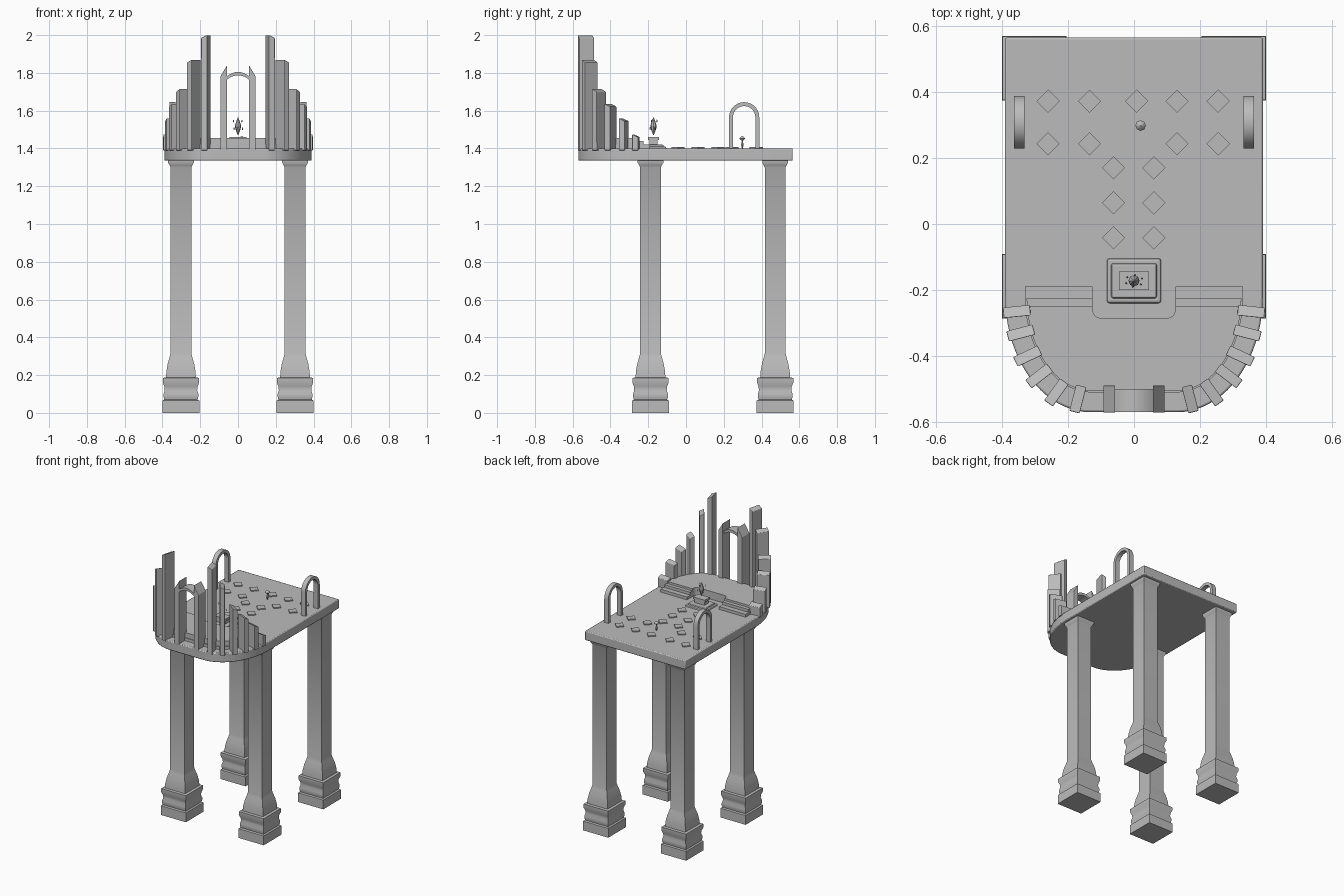
import bpy, bmesh, math
from mathutils import Vector, Matrix

if "Cube" in bpy.data.objects:
    bpy.data.objects.remove(bpy.data.objects["Cube"])

stone = bpy.data.materials.new("grey stone")
stone.use_nodes = True
GREY = (0.5, 0.5, 0.5, 1)
stone.diffuse_color = GREY
stone.node_tree.nodes["Principled BSDF"].inputs["Base Color"].default_value = GREY

FLOOR = 1.40


def finish(bm, name, bevel=0, smooth=False):
    bmesh.ops.recalc_face_normals(bm, faces=bm.faces)
    mesh = bpy.data.meshes.new(name)
    bm.to_mesh(mesh)
    bm.free()
    mesh.materials.append(stone)
    ob = bpy.data.objects.new(name, mesh)
    bpy.context.collection.objects.link(ob)
    if bevel:
        mod = ob.modifiers.new("Bevel", 'BEVEL')
        mod.width = bevel
        mod.segments = 2
        mod.limit_method = 'ANGLE'
        mod.angle_limit = math.radians(50)
    if smooth:
        bpy.ops.object.select_all(action='DESELECT')
        ob.select_set(True)
        bpy.context.view_layer.objects.active = ob
        bpy.ops.object.shade_smooth_by_angle(angle=math.radians(35))
    return ob


def loft(name, rings, **kw):
    """Join equal-sized rings of points and cap both ends."""
    bm = bmesh.new()
    loops = [[bm.verts.new(p) for p in ring] for ring in rings]
    n = len(loops[0])
    for a, b in zip(loops, loops[1:]):
        for i in range(n):
            j = (i + 1) % n
            bm.faces.new((a[i], a[j], b[j], b[i]))
    bm.faces.new(loops[0])
    bm.faces.new(loops[-1])
    return finish(bm, name, **kw)


def prism(name, outline, z0, z1, **kw):
    return loft(name, [[(x, y, z) for x, y in outline] for z in (z0, z1)], **kw)


def box(name, x, y, z0, z1, hx, hy, **kw):
    corners = [(x - hx, y - hy), (x + hx, y - hy), (x + hx, y + hy), (x - hx, y + hy)]
    return prism(name, corners, z0, z1, **kw)


def apse(inset, back, notch=None):
    """Outline with a rounded front, and an optional notch in its back edge."""
    right = [(0.39 - inset, back)]
    for i in range(21):
        a = math.pi / 2 * i / 20
        p = (0.13 + (0.26 - inset) * math.cos(a), -0.22 - (0.35 - inset) * math.sin(a))
        if p[1] < back - 0.002:
            right.append(p)
    left = [(-x, y) for x, y in reversed(right)]
    cut = []
    if notch:
        w, deep, r = notch
        cut = [(w, back)]
        for i in range(5):
            a = math.pi / 2 * i / 4
            cut.append((w - r + r * math.cos(a), deep + r - r * math.sin(a)))
        cut = [(-x, y) for x, y in cut] + cut[::-1]
    return right + left + cut


# Platform and the raised apse floor with its steps
prism("platform", apse(0, 0.565), 1.335, FLOOR, bevel=0.006, smooth=True)
for i, (back, top) in enumerate([(-0.19, 1.42), (-0.225, 1.44), (-0.25, 1.455)]):
    prism(f"apse_step_{i + 1}", apse(0.06 if i == 0 else 0.065, back, (0.125, -0.285, 0.025)),
          FLOOR - 0.01, top, smooth=True)

# Pillars with moulded bases and flared tops
PROFILE = [(0.0975, 0), (0.0975, 0.065), (0.088, 0.07), (0.092, 0.085), (0.092, 0.1),
           (0.086, 0.12), (0.088, 0.14), (0.096, 0.16), (0.096, 0.185), (0.079, 0.188),
           (0.077, 0.22), (0.07, 0.26), (0.06, 0.295), (0.055, 0.315), (0.055, 1.3),
           (0.06, 1.31), (0.068, 1.325), (0.068, 1.34)]
for side, sx in (("left", 1), ("right", -1)):
    for row, py in (("front", -0.188), ("back", 0.472)):
        rings = [[(sx * 0.302 + u * h, py + v * h, z)
                  for u, v in ((-1, -1), (1, -1), (1, 1), (-1, 1))] for h, z in PROFILE]
        loft(f"{row}_{side}_pillar", rings, smooth=True)


def slat(name, x, y, top, slope, half=0.016, direction=None):
    """Upright slat standing across the rim, its top sloping along the rim."""
    s = 1 if x > 0 else -1
    if direction is None:
        ax = max(abs(x) - 0.13, 0)
        direction = Vector((s * ax / 0.22 ** 2, (y + 0.22) / 0.31 ** 2))
    out = direction.normalized()
    along = Vector((-out.y * s, out.x * s)) * s
    along = along if along.x * s > 0 else -along
    rings = []
    for low in (True, False):
        ring = []
        for u, v in ((-1, -1), (1, -1), (1, 1), (-1, 1)):
            p = Vector((x, y)) + along * u * half + out * v * 0.041
            z = FLOOR - 0.01 if low else top - (slope if u * slope > 0 else 0)
            if not low and u * slope < 0 and slope < 0:
                z = top + slope
            ring.append((p.x, p.y, max(z, FLOOR) if not low else z))
        rings.append(ring)
    return loft(name, rings, bevel=0.003)


# Crown of slats stepping down around the rim
SLATS = [(0.17, -0.53, 2.0), (0.235, -0.51, 1.87), (0.287, -0.46, 1.715),
         (0.322, -0.4, 1.637), (0.343, -0.33, 1.56), (0.355, -0.265, 1.475)]
for side, s in (("left", 1), ("right", -1)):
    for i, (x, y, top) in enumerate(SLATS):
        slat(f"{side}_slat_{i + 1}", s * x, y, top, 0.015)
    slat(f"gate_{side}_post", s * 0.075, -0.53, 1.812, -0.03, 0.018, Vector((0, -1)))


def arch_band(name, outer, inner, place):
    """Curved band swept between matching outer and inner edges."""
    rings = [[place(o, -1), place(o, 1), place(n, 1), place(n, -1)]
             for o, n in zip(outer, inner)]
    return loft(name, rings, smooth=True)


# Gate lintel, gently arched
lintel = [(-0.065 + 0.13 * i / 12, 1.805 - 0.028 * (i / 6 - 1) ** 2) for i in range(13)]
arch_band("gate_lintel", lintel, [(x, z - 0.018) for x, z in lintel],
          lambda p, k: (p[0], -0.535 + k * 0.035, p[1]))


# Side arches near the back
def hoop(r):
    arc = [(r * math.cos(math.pi * i / 20), 1.565 + r * math.sin(math.pi * i / 20))
           for i in range(21)]
    return [(r, FLOOR - 0.01)] + arc + [(-r, FLOOR - 0.01)]


for side, s in (("left", 1), ("right", -1)):
    arch_band(f"{side}_arch", hoop(0.08), hoop(0.059),
              lambda p, k: (s * 0.347 + k * 0.016, 0.308 + p[0], p[1]))

# Altar on a two-tier dais
box("dais_lower", 0, -0.172, FLOOR - 0.01, 1.41, 0.082, 0.068, bevel=0.008)
box("dais_upper", 0, -0.172, FLOOR, 1.42, 0.069, 0.053, bevel=0.006)
box("altar_body", 0, -0.172, 1.42, 1.447, 0.038, 0.022)
box("altar_top", 0, -0.172, 1.445, 1.46, 0.045, 0.028)


def gem(name, x, y, z, r, h, sides):
    rings = [[(x + r * k * math.cos(2 * math.pi * i / sides),
               y + r * k * math.sin(2 * math.pi * i / sides), z + h * t)
              for i in range(sides)]
             for t, k in ((-1, 0.1), (-0.5, 0.65), (0, 1), (0.5, 0.6), (1, 0.05))]
    return loft(name, rings)


# Floating crystal with small shards around it
gem("crystal", 0, -0.172, 1.518, 0.017, 0.047, 8)
for i in range(6):
    a = math.pi / 3 * i + 0.4
    gem(f"shard_{i + 1}", 0.026 * math.cos(a), -0.172 + 0.018 * math.sin(a),
        1.505 + 0.04 * (i % 2), 0.004, 0.008, 4)

# Small ornament on the floor
gem("ornament_stem", 0.02, 0.298, 1.42, 0.008, 0.025, 6)
gem("ornament_head", 0.02, 0.298, 1.453, 0.016, 0.013, 8)

# Diamond floor tiles: two rows across the back and pairs leading to the altar
tiles = [(x, 0.372) for x in (-0.26, -0.135, 0.008, 0.13, 0.255)]
tiles += [(x, 0.243) for x in (-0.26, -0.135, 0.13, 0.255)]
tiles += [(x, y) for y in (0.17, 0.064, -0.042) for x in (-0.062, 0.06)]
for i, (x, y) in enumerate(tiles):
    d = 0.035
    prism(f"floor_tile_{i + 1}", [(x - d, y), (x, y - d), (x + d, y), (x, y + d)],
          FLOOR - 0.005, 1.407)
